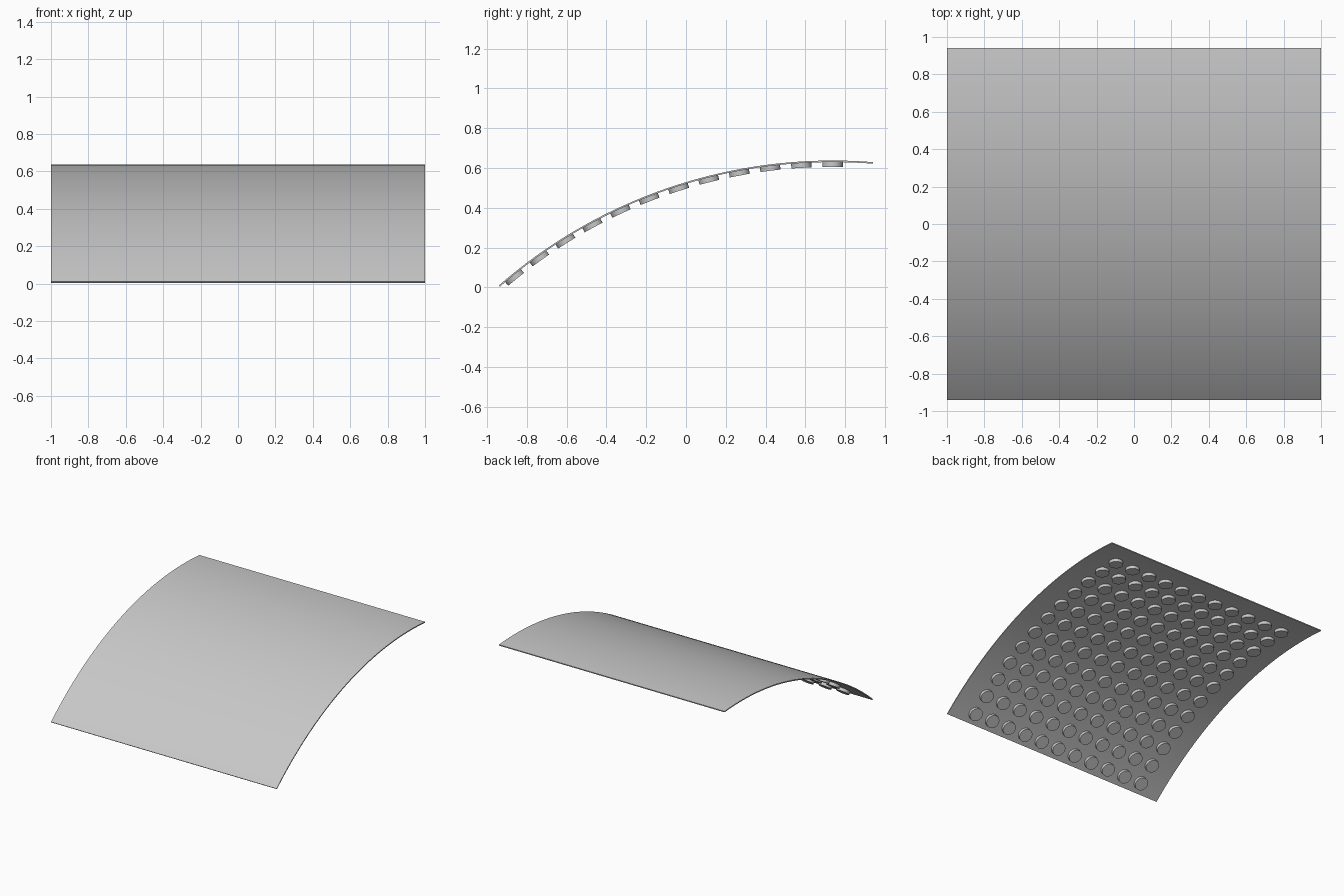
import bpy, bmesh, math
from mathutils import Matrix

cube = bpy.data.objects.get("Cube")
if cube:
    bpy.data.objects.remove(cube, do_unlink=True)

RADIUS = 2.555            # outer radius of the curved sheet
CREST_Y, CREST_Z = 0.737, 0.638
THICKNESS = 0.008
FRONT_ANGLE = math.asin((-0.94 - CREST_Y) / RADIUS)
BACK_ANGLE = math.asin((0.94 - CREST_Y) / RADIUS)

grey = bpy.data.materials.new("light grey")
grey.use_nodes = True
grey.diffuse_color = (0.58, 0.58, 0.58, 1)
grey.node_tree.nodes["Principled BSDF"].inputs["Base Color"].default_value = grey.diffuse_color


def on_arc(angle, radius):
    """Point (y, z) on the arc; angle 0 is the crest."""
    return (CREST_Y + radius * math.sin(angle),
            CREST_Z - RADIUS + radius * math.cos(angle))


def finish(name, bm):
    bmesh.ops.recalc_face_normals(bm, faces=bm.faces)
    mesh = bpy.data.meshes.new(name)
    bm.to_mesh(mesh)
    bm.free()
    mesh.materials.append(grey)
    obj = bpy.data.objects.new(name, mesh)
    bpy.context.collection.objects.link(obj)
    bpy.ops.object.select_all(action='DESELECT')
    bpy.context.view_layer.objects.active = obj
    obj.select_set(True)
    bpy.ops.object.shade_smooth_by_angle(angle=math.radians(30))
    return obj


# Curved sheet: a thin arc profile swept across the width
bm = bmesh.new()
steps = 48
angles = [FRONT_ANGLE + (BACK_ANGLE - FRONT_ANGLE) * i / steps for i in range(steps + 1)]
profile = [on_arc(a, RADIUS) for a in angles]
profile += [on_arc(a, RADIUS - THICKNESS) for a in reversed(angles)]
left = [bm.verts.new((1, y, z)) for y, z in profile]
right = [bm.verts.new((-1, y, z)) for y, z in profile]
count = len(profile)
for i in range(count):
    j = (i + 1) % count
    bm.faces.new((left[i], left[j], right[j], right[i]))
for side in (left, right):
    for i in range(steps):
        bm.faces.new((side[i], side[i + 1], side[count - 2 - i], side[count - 1 - i]))
finish("curved_sheet", bm)

# Round studs in a regular grid on the underside
ROWS, COLUMNS, SPACING = 12, 11, 0.158
STUD_RADIUS, STUD_DEPTH = 0.051, 0.026
bm = bmesh.new()
for row in range(ROWS):
    angle = -row * SPACING / (RADIUS - THICKNESS)
    y, z = on_arc(angle, RADIUS - 0.006 - STUD_DEPTH / 2)
    for column in range(COLUMNS):
        x = (column - (COLUMNS - 1) / 2) * SPACING
        place = Matrix.Translation((x, y, z)) @ Matrix.Rotation(-angle, 4, 'X')
        bmesh.ops.create_cone(bm, cap_ends=True, segments=32, radius1=STUD_RADIUS,
                              radius2=STUD_RADIUS, depth=STUD_DEPTH, matrix=place)
finish("underside_studs", bm)
